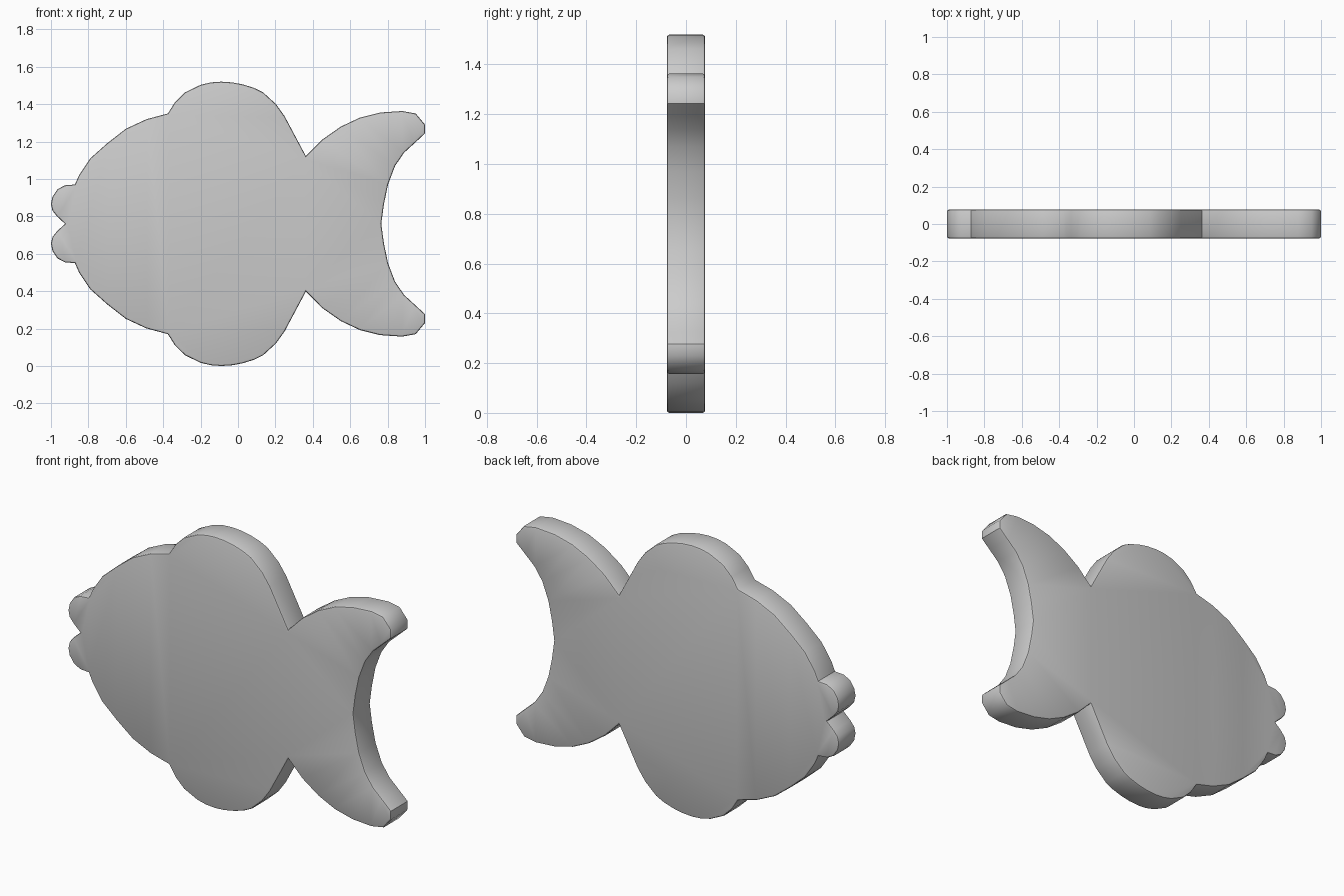
import bpy, bmesh

if "Cube" in bpy.data.objects:
    bpy.data.objects.remove(bpy.data.objects["Cube"])

MID, HALF = 0.76, 0.077   # mirror height and half thickness

# Upper half of the outline as (x, z), from the mouth round to the tail
lip = [(-0.925, 0.76), (-0.968, 0.80), (-0.992, 0.83), (-1.0, 0.865), (-0.992, 0.905), (-0.965, 0.945),
       (-0.925, 0.966), (-0.872, 0.97)]
back = [(-0.85, 1.02), (-0.79, 1.11), (-0.70, 1.19), (-0.60, 1.268), (-0.49, 1.319)]
fin = [(-0.375, 1.35), (-0.337, 1.41), (-0.283, 1.463), (-0.20, 1.503), (-0.145, 1.516), (-0.09, 1.52),
       (-0.03, 1.516), (0.027, 1.505), (0.085, 1.487), (0.134, 1.463), (0.203, 1.40), (0.25, 1.334)]
tail = [(0.363, 1.122), (0.45, 1.21), (0.55, 1.28), (0.652, 1.328), (0.76, 1.355),
        (0.877, 1.363), (0.95, 1.35), (1.0, 1.29), (1.0, 1.243), (0.946, 1.193),
        (0.888, 1.14), (0.84, 1.07), (0.802, 0.97), (0.78, 0.864), (0.766, MID)]
upper = lip + back + fin + tail
outline = upper + [(x, 2 * MID - z) for x, z in reversed(upper[1:-1])]

# Fish-shaped plate: filled outline, extruded
bm = bmesh.new()
face = bm.faces.new([bm.verts.new((x, -HALF, z)) for x, z in outline])
new = bmesh.ops.extrude_face_region(bm, geom=[face])["geom"]
bmesh.ops.translate(bm, vec=(0, 2 * HALF, 0),
                    verts=[v for v in new if isinstance(v, bmesh.types.BMVert)])
bmesh.ops.recalc_face_normals(bm, faces=bm.faces)

# Softly rounded rims on front and back
rims = [e for e in bm.edges if abs(e.verts[0].co.y - e.verts[1].co.y) < 1e-5]
bmesh.ops.bevel(bm, geom=rims, offset=0.01, segments=2, profile=0.5, affect='EDGES')
big = [f for f in bm.faces if len(f.verts) > 4]
bmesh.ops.triangulate(bm, faces=big)
bmesh.ops.recalc_face_normals(bm, faces=bm.faces)

mesh = bpy.data.meshes.new("fish_plate")
bm.to_mesh(mesh)
bm.free()
fish = bpy.data.objects.new("fish_plate", mesh)
bpy.context.collection.objects.link(fish)

# Smooth shading with sharp corners kept
bpy.context.view_layer.objects.active = fish
fish.select_set(True)
bpy.ops.object.shade_smooth_by_angle(angle=0.7)
